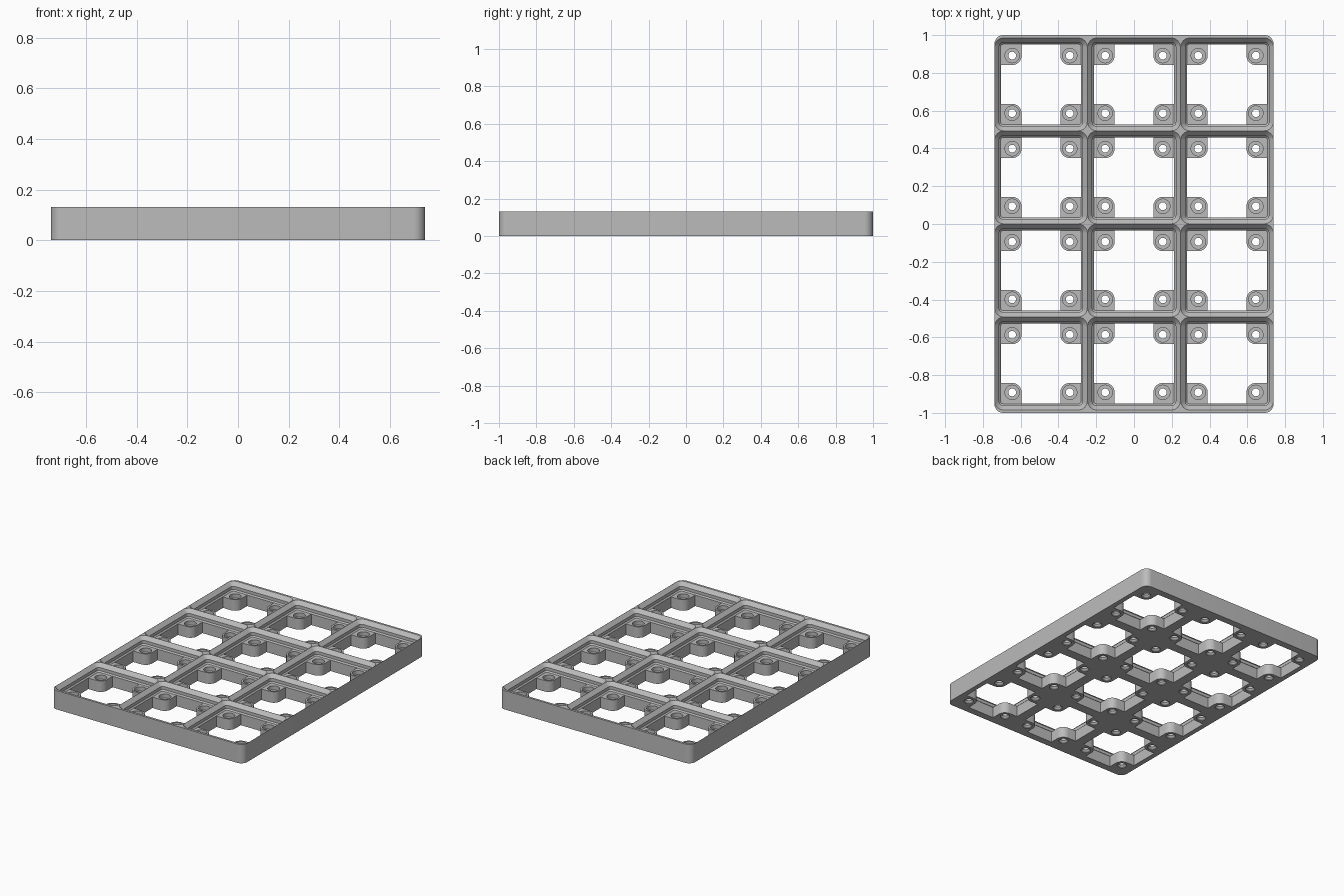
import bpy, bmesh
from math import cos, sin, pi, radians

old = bpy.data.objects.get("Cube")
if old:
    bpy.data.objects.remove(old, do_unlink=True)

MM = 2 / 170.5             # one design millimetre
PITCH = 42 * MM
COLS, ROWS = 3, 4
HALF_X, HALF_Y = COLS * PITCH / 2, 1.0
TOP = 0.131
FLOOR = TOP - 4.65 * MM    # top of the corner pads
HOLE = 13 * MM             # screw hole offset from the cell centre
PAD = 0.05                 # pad radius around each hole

CELLS = [((i - (COLS - 1) / 2) * PITCH, (j - (ROWS - 1) / 2) * PITCH)
         for i in range(COLS) for j in range(ROWS)]

grey = bpy.data.materials.new("plain grey")
grey.use_nodes = True
grey.diffuse_color = (0.5, 0.5, 0.5, 1)
grey.node_tree.nodes["Principled BSDF"].inputs["Base Color"].default_value = (0.5, 0.5, 0.5, 1)


def rounded_rect(hx, hy, r, steps=8):
    pts = []
    for k, (sx, sy) in enumerate([(1, 1), (-1, 1), (-1, -1), (1, -1)]):
        for s in range(steps + 1):
            a = (k + s / steps) * pi / 2
            pts.append((sx * (hx - r) + r * cos(a), sy * (hy - r) + r * sin(a)))
    return pts


def circle(r, n=32):
    return [(r * cos(2 * pi * k / n), r * sin(2 * pi * k / n)) for k in range(n)]


def opening_outline(half, steps=8):
    # Square opening with a rounded pad left standing in each corner
    quarter = [(half, HOLE - PAD)]
    for s in range(steps + 1):
        a = -pi / 2 - s / steps * pi / 2
        quarter.append((HOLE + PAD * cos(a), HOLE + PAD * sin(a)))
    quarter.append((HOLE - PAD, half))
    pts = []
    for k in range(4):
        c, s = round(cos(k * pi / 2)), round(sin(k * pi / 2))
        pts += [(x * c - y * s, x * s + y * c) for x, y in quarter]
    return pts


def loft(bm, sections, at=(0, 0)):
    # Solid through matching outlines, listed from bottom to top
    rings = [[bm.verts.new((x + at[0], y + at[1], z)) for x, y in pts]
             for pts, z in sections]
    n = len(rings[0])
    for lo, hi in zip(rings, rings[1:]):
        for k in range(n):
            m = (k + 1) % n
            bm.faces.new((lo[k], lo[m], hi[m], hi[k]))
    bm.faces.new(rings[0][::-1])
    bm.faces.new(rings[-1])


def make_object(name, bm):
    mesh = bpy.data.meshes.new(name)
    bmesh.ops.recalc_face_normals(bm, faces=bm.faces)
    bm.to_mesh(mesh)
    bm.free()
    mesh.materials.append(grey)
    obj = bpy.data.objects.new(name, mesh)
    bpy.context.collection.objects.link(obj)
    return obj


# Solid slab
bm = bmesh.new()
slab = rounded_rect(HALF_X, HALF_Y, 4 * MM)
loft(bm, [(slab, 0), (slab, TOP)])
plate = make_object("grid_baseplate", bm)

# Stepped pockets: slope, straight wall, small slope
bm = bmesh.new()
rim, wall, base = PITCH / 2 - 0.001, PITCH / 2 - 2.15 * MM, PITCH / 2 - 2.85 * MM
steps = [(base, 1.15, FLOOR), (wall, 1.85, FLOOR + 0.7 * MM),
         (wall, 1.85, TOP - 2.15 * MM), (rim, 4, TOP), (rim, 4, TOP + 0.05)]
for c in CELLS:
    loft(bm, [(rounded_rect(h, h, r * MM), z) for h, r, z in steps], c)
pockets = make_object("pocket_cutter", bm)

# Openings through the floor
bm = bmesh.new()
outline = opening_outline(base - 0.0004)
for c in CELLS:
    loft(bm, [(outline, -0.05), (outline, FLOOR + 0.005)], c)
openings = make_object("opening_cutter", bm)

# Pad holes: countersink below, screw shaft, round recess above
bm = bmesh.new()
shaft, recess = 1.75 * MM, 3.25 * MM
hole = [(2.6 * MM, -0.02), (2.6 * MM, 0.004), (shaft, 0.016),
        (shaft, FLOOR - 2.4 * MM), (recess, FLOOR - 2.4 * MM), (recess, FLOOR + 0.005)]
for cx, cy in CELLS:
    for sx in (-1, 1):
        for sy in (-1, 1):
            loft(bm, [(circle(r), z) for r, z in hole], (cx + sx * HOLE, cy + sy * HOLE))
holes = make_object("hole_cutter", bm)

# Cut everything and keep only the finished plate
cutters = [pockets, openings, holes]
for cutter in cutters:
    cutter.hide_render = True
    mod = plate.modifiers.new(cutter.name, 'BOOLEAN')
    mod.operation = 'DIFFERENCE'
    mod.solver = 'EXACT'
    mod.object = cutter
bpy.context.view_layer.update()
result = bpy.data.meshes.new_from_object(plate.evaluated_get(bpy.context.evaluated_depsgraph_get()))
plate.modifiers.clear()
plate.data = result
for cutter in cutters:
    bpy.data.objects.remove(cutter, do_unlink=True)

bpy.ops.object.select_all(action='DESELECT')
plate.select_set(True)
bpy.context.view_layer.objects.active = plate
bpy.ops.object.shade_smooth_by_angle(angle=radians(30))
